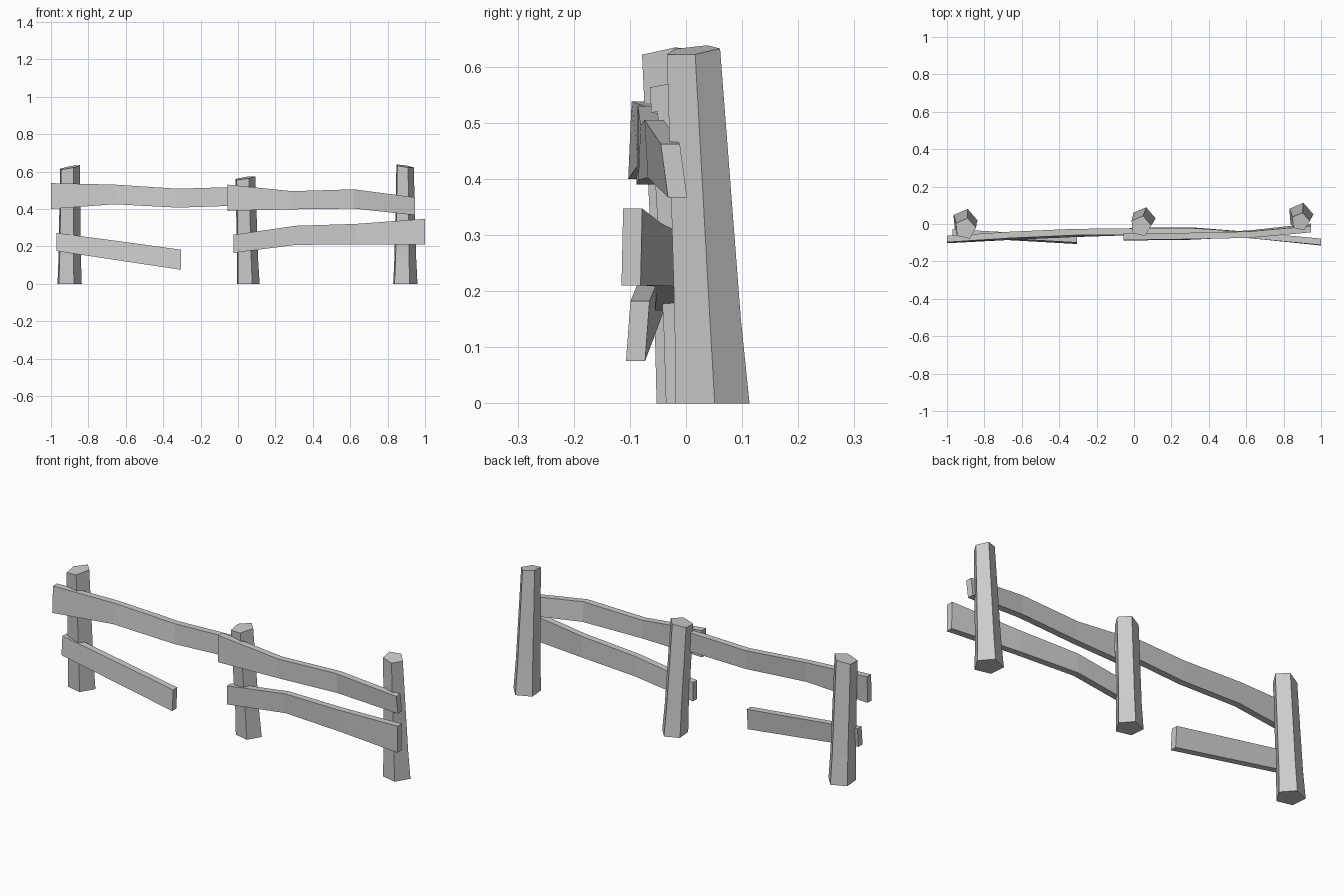
import bpy, bmesh, math

if "Cube" in bpy.data.objects:
    bpy.data.objects.remove(bpy.data.objects["Cube"])

wood = bpy.data.materials.new("grey wood")
wood.use_nodes = True
GREY = (0.6, 0.6, 0.6, 1)
wood.diffuse_color = GREY
wood.node_tree.nodes["Principled BSDF"].inputs["Base Color"].default_value = GREY


def loft(name, rings):
    """Skin a closed solid through rings of equal point count."""
    bm = bmesh.new()
    loops = [[bm.verts.new(p) for p in ring] for ring in rings]
    n = len(loops[0])
    for a, b in zip(loops, loops[1:]):
        for i in range(n):
            j = (i + 1) % n
            bm.faces.new((a[i], a[j], b[j], b[i]))
    bm.faces.new(loops[0][::-1])
    bm.faces.new(loops[-1])
    bmesh.ops.recalc_face_normals(bm, faces=bm.faces)
    mesh = bpy.data.meshes.new(name)
    bm.to_mesh(mesh)
    bm.free()
    mesh.materials.append(wood)
    obj = bpy.data.objects.new(name, mesh)
    bpy.context.collection.objects.link(obj)


def post(name, base, top, base_r, top_r, height, tilt):
    """Leaning five-sided post with a flared foot and a sloped top."""
    rings = []
    for t, flare, slope in ((0, 0, 0), (0.24, -0.003, 0), (1, 0, 1)):
        cx, cy = (b + (e - b) * t for b, e in zip(base, top))
        r = base_r + (top_r - base_r) * t + flare
        ring = []
        for k in range(5):
            a = math.radians(5 + 72 * k)
            dx, dy = r * math.cos(a), r * math.sin(a)
            ring.append((cx + dx, cy + dy,
                         height * t + slope * (tilt * dx + 0.1 * dy)))
        rings.append(ring)
    loft(name, rings)


def rail(name, stations):
    """Bent plank; each station is x, front y, bottom z, top z, lean of the top."""
    depth = 0.034
    loft(name, [[(x, y, lo), (x, y + depth, lo),
                 (x, y + depth + lean, hi), (x, y + lean, hi)]
                for x, y, lo, hi, lean in stations])


# Posts
post("right_post", (-0.905, 0.012), (-0.902, -0.025), 0.07, 0.058, 0.622, 0.2)
post("middle_post", (0.05, 0.025), (0.036, -0.012), 0.066, 0.057, 0.565, 0.15)
post("left_post", (0.89, 0.045), (0.89, 0.012), 0.07, 0.05, 0.629, -0.15)

# Upper rails
rail("upper_right_rail", [(-1, -0.103, 0.4, 0.538, 0.006),
                          (-0.66, -0.085, 0.425, 0.53, 0.01),
                          (-0.32, -0.07, 0.407, 0.508, 0.01),
                          (0.07, -0.057, 0.42, 0.52, 0)])
rail("upper_left_rail", [(-0.055, -0.088, 0.39, 0.53, 0.002),
                         (0.29, -0.085, 0.398, 0.495, 0.004),
                         (0.62, -0.068, 0.402, 0.505, -0.006),
                         (0.945, -0.032, 0.367, 0.462, -0.013)])

# Lower rails
rail("lower_left_rail", [(-0.025, -0.055, 0.165, 0.262, 0),
                         (0.31, -0.052, 0.208, 0.31, -0.004),
                         (0.63, -0.077, 0.21, 0.32, 0),
                         (1, -0.115, 0.21, 0.347, 0.003)])
rail("broken_rail", [(-0.97, -0.07, 0.175, 0.272, 0.008),
                     (-0.64, -0.088, 0.125, 0.228, 0.008),
                     (-0.305, -0.107, 0.075, 0.182, 0.008)])
